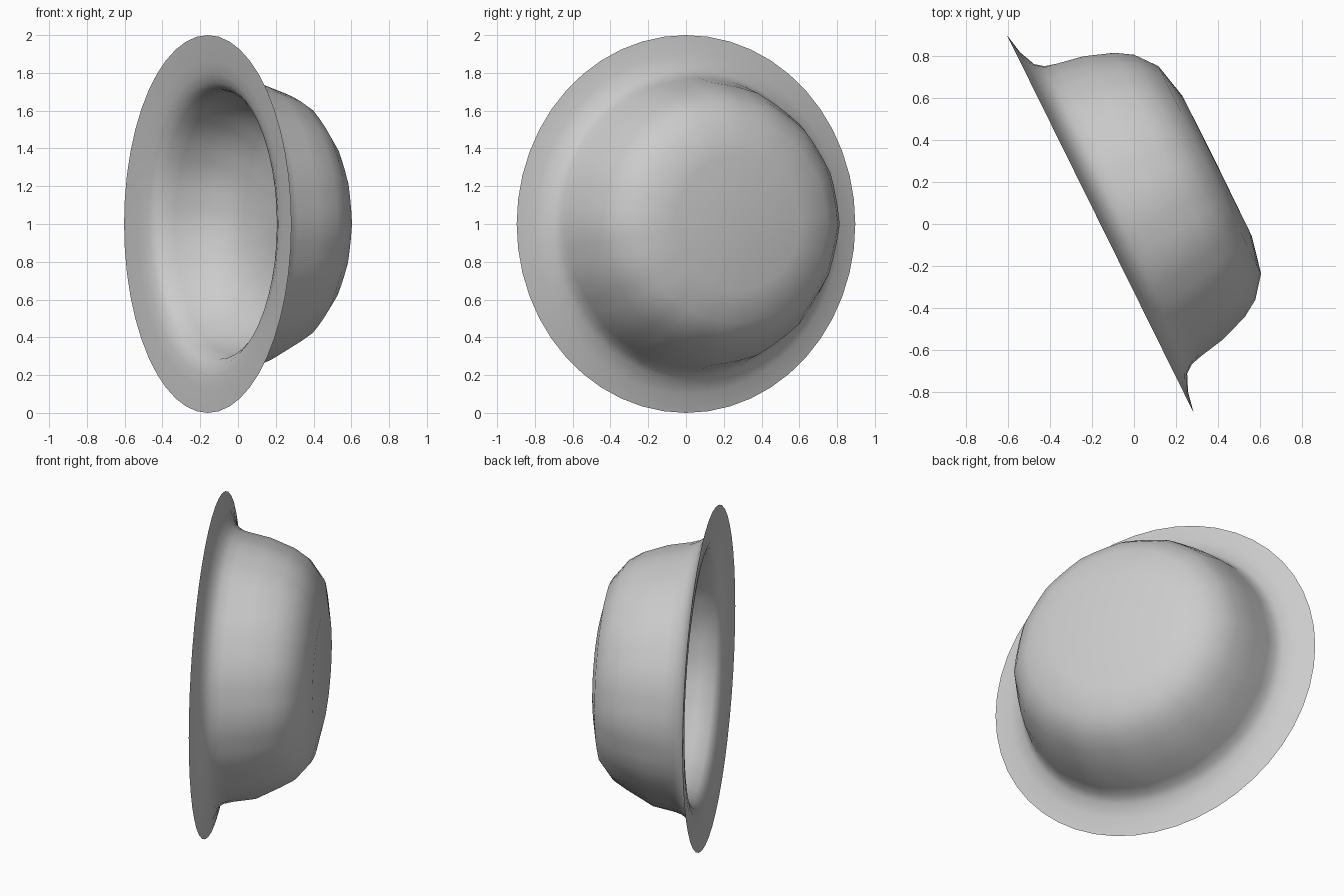
import bpy, bmesh, math
from mathutils import Matrix, Vector

if "Cube" in bpy.data.objects:
    bpy.data.objects.remove(bpy.data.objects["Cube"], do_unlink=True)

SEGMENTS = 48
SIDES = 16

# Profile (radius, depth): outer floor, up the wall, round the rim, then down the hollow
OUTER = [(0.37, 0.62), (0.55, 0.58), (0.65, 0.5), (0.7, 0.42), (0.75, 0.28),
         (0.775, 0.15), (0.79, 0.095), (0.82, 0.055), (0.9, 0.02)]
RIM = [(1.0, 0.0), (0.87, 0.01), (0.8, 0.02)]
INNER = [(0.75, 0.038), (0.715, 0.07), (0.695, 0.15), (0.66, 0.27), (0.58, 0.39),
         (0.45, 0.46), (0.25, 0.485)]


def ring_radius(radius, depth, angle):
    """Round rim, faceted body, lower edge cut back a little near the floor."""
    if depth < 0.1:
        return radius
    half = math.pi / SIDES
    offset = angle % (2 * half) - half
    radius *= 0.5 + 0.5 * math.cos(half) / math.cos(offset)
    if depth > 0.35:
        radius *= 1 - 0.04 * max(0, math.sin(angle))
    return radius


# Grey material
grey = bpy.data.materials.new("plain grey")
grey.use_nodes = True
colour = (0.6, 0.6, 0.6, 1)
grey.diffuse_color = colour
grey.node_tree.nodes["Principled BSDF"].inputs["Base Color"].default_value = colour

# Hollow thick-walled bowl with a flared rim
bm = bmesh.new()
rings = []
for radius, depth in OUTER + RIM + INNER:
    ring = []
    for i in range(SEGMENTS):
        a = 2 * math.pi * i / SEGMENTS
        r = ring_radius(radius, depth, a)
        ring.append(bm.verts.new((r * math.cos(a), r * math.sin(a), depth)))
    rings.append(ring)
for first, second in zip(rings, rings[1:]):
    for i in range(SEGMENTS):
        j = (i + 1) % SEGMENTS
        bm.faces.new((first[i], first[j], second[j], second[i]))

# Outer and inner floors
for ring, depth in ((rings[0], 0.622), (rings[-1], 0.49)):
    centre = bm.verts.new((0, 0, depth))
    for i in range(SEGMENTS):
        bm.faces.new((centre, ring[i], ring[(i + 1) % SEGMENTS]))
bmesh.ops.recalc_face_normals(bm, faces=bm.faces)

# Stand the bowl on edge, floor turned towards the left and back
across = Vector((0.443, -0.896, 0)).normalized()
axis = Vector((0.896, 0.443, 0)).normalized()
turn = Matrix((across, axis.cross(across), axis)).transposed().to_4x4()
bm.transform(Matrix.Translation((-0.16, 0, 1)) @ turn)

mesh = bpy.data.meshes.new("flared_bowl")
bm.to_mesh(mesh)
bm.free()
mesh.materials.append(grey)
bowl = bpy.data.objects.new("flared_bowl", mesh)
bpy.context.collection.objects.link(bowl)

# Smooth shading with a sharp rim
bpy.ops.object.select_all(action="DESELECT")
bowl.select_set(True)
bpy.context.view_layer.objects.active = bowl
bpy.ops.object.shade_smooth_by_angle(angle=math.radians(60))
